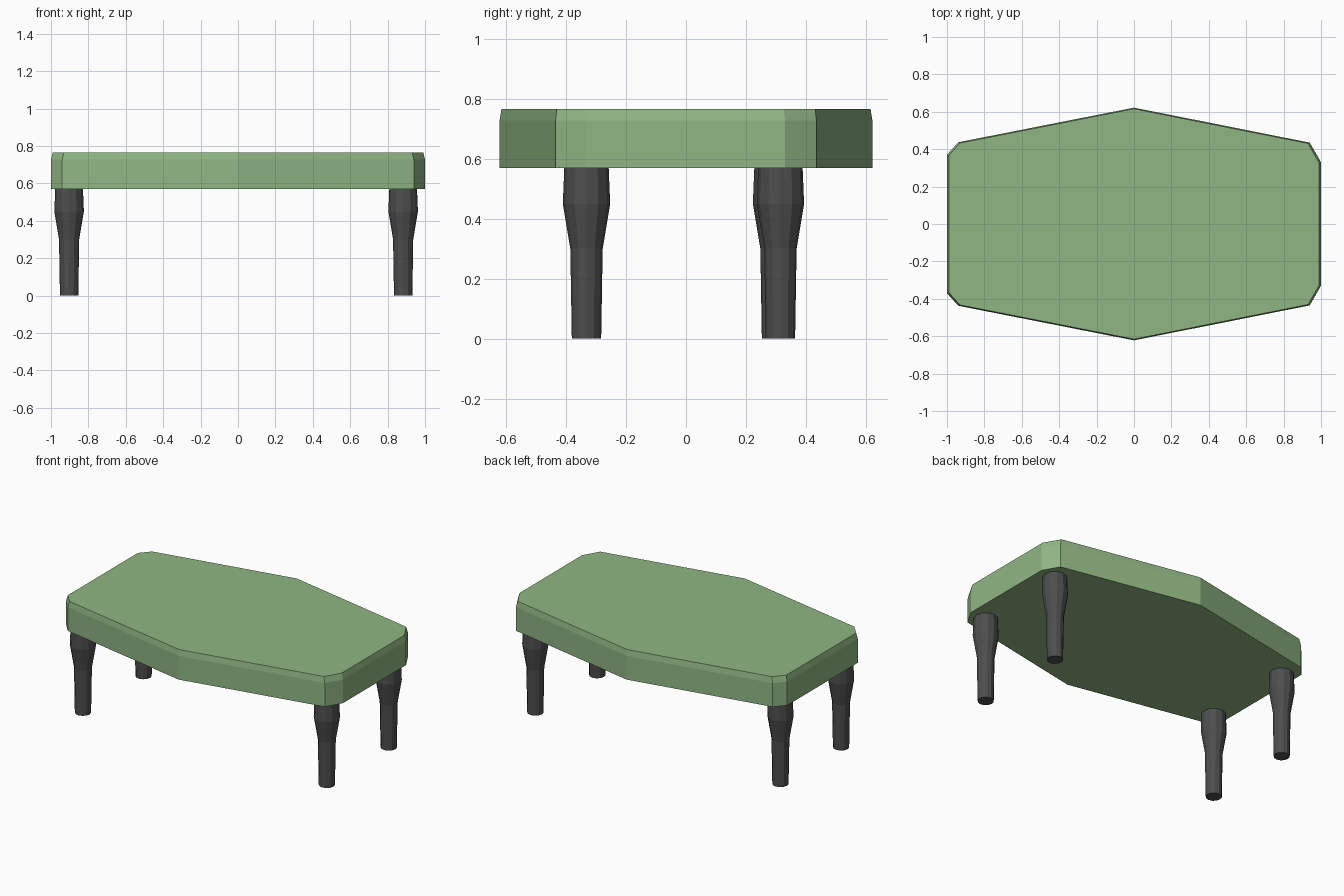
import bpy, bmesh, math

if "Cube" in bpy.data.objects:
    bpy.data.objects.remove(bpy.data.objects["Cube"])


def material(name, rgb):
    mat = bpy.data.materials.new(name)
    mat.diffuse_color = (*rgb, 1)
    mat.use_nodes = True
    mat.node_tree.nodes["Principled BSDF"].inputs["Base Color"].default_value = mat.diffuse_color
    return mat


def loft(name, rings, mat):
    """Closed solid skinned through a stack of equal-length point rings."""
    bm = bmesh.new()
    loops = [[bm.verts.new(p) for p in ring] for ring in rings]
    n = len(loops[0])
    for low, high in zip(loops, loops[1:]):
        for i in range(n):
            j = (i + 1) % n
            bm.faces.new((low[i], low[j], high[j], high[i]))
    bm.faces.new(loops[0][::-1])
    bm.faces.new(loops[-1])
    bmesh.ops.recalc_face_normals(bm, faces=bm.faces)
    mesh = bpy.data.meshes.new(name)
    bm.to_mesh(mesh)
    bm.free()
    mesh.materials.append(mat)
    obj = bpy.data.objects.new(name, mesh)
    bpy.context.collection.objects.link(obj)
    return obj


green = material("green", (0.28, 0.47, 0.23))
dark = material("dark_grey", (0.075, 0.075, 0.075))

# Table top: pointed long sides, clipped corners, small chamfer on the upper edge
outline = [(0, -0.622), (0.94, -0.435), (1.0, -0.33), (1.0, 0.33), (0.94, 0.435),
           (0, 0.622), (-0.94, 0.437), (-1.0, 0.37), (-1.0, -0.37), (-0.94, -0.437)]
levels = [(0.57, 1.0), (0.727, 1.0), (0.766, 0.99)]
loft("table_top", [[(x * s, y * s, z) for x, y in outline] for z, s in levels], green)

# Legs: twelve-sided, swelling below the top and tapering to the floor
leg_profile = [(0, 0.049), (0.30, 0.054), (0.45, 0.079), (0.572, 0.074)]
SIDES = 12
legs = {"front_left_leg": (-0.903, -0.332), "front_right_leg": (0.883, -0.332),
        "back_left_leg": (-0.903, 0.302), "back_right_leg": (0.883, 0.315)}
for name, (cx, cy) in legs.items():
    rings = [[(cx + r * math.cos(2 * math.pi * k / SIDES),
               cy + r * math.sin(2 * math.pi * k / SIDES), z)
              for k in range(SIDES)] for z, r in leg_profile]
    loft(name, rings, dark)
